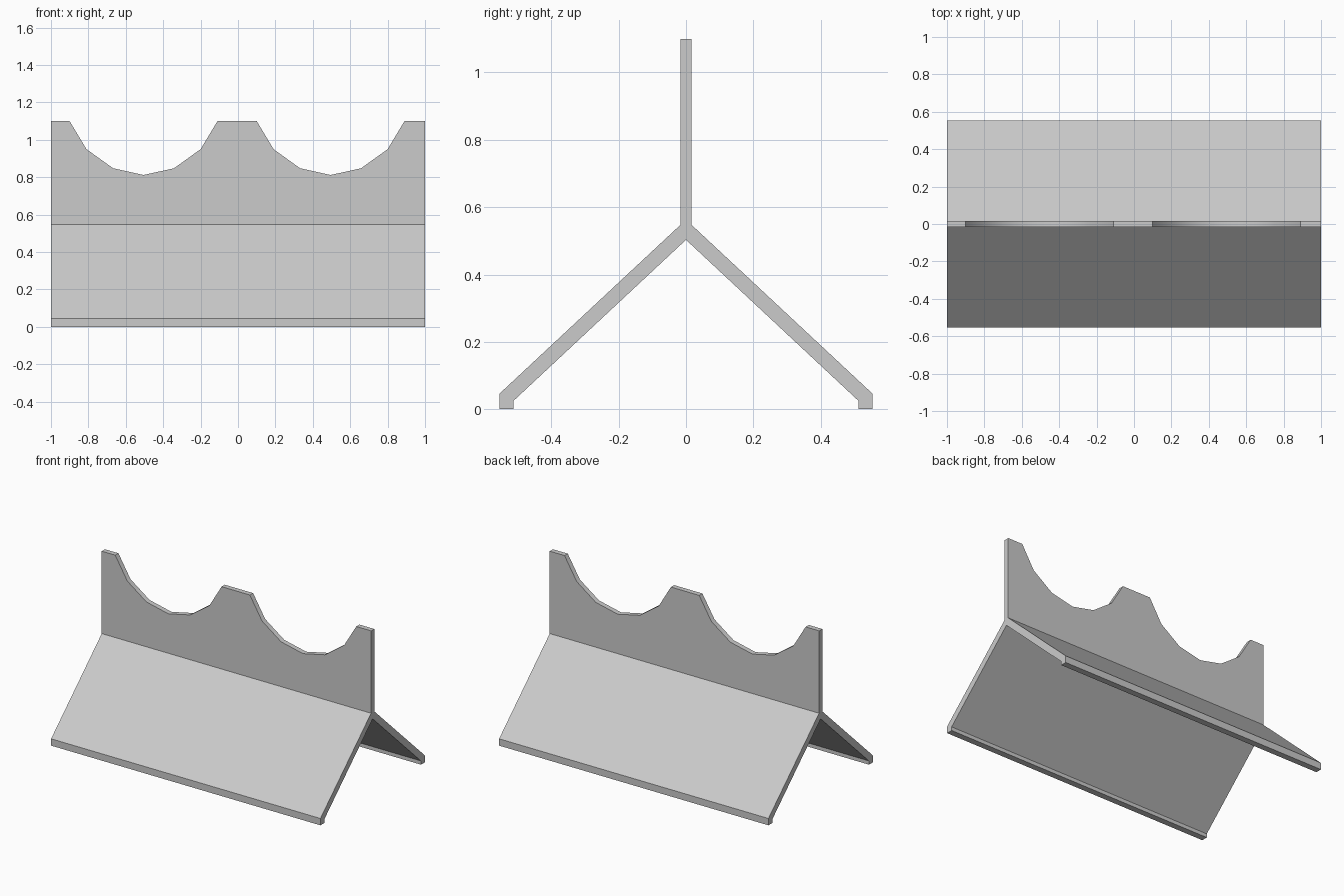
import bpy, bmesh

if "Cube" in bpy.data.objects:
    bpy.data.objects.remove(bpy.data.objects["Cube"])


def prism(name, outline, direction):
    """Extrude a closed flat outline along a vector."""
    bm = bmesh.new()
    face = bm.faces.new([bm.verts.new(p) for p in outline])
    out = bmesh.ops.extrude_face_region(bm, geom=[face])
    verts = [g for g in out["geom"] if isinstance(g, bmesh.types.BMVert)]
    bmesh.ops.translate(bm, verts=verts, vec=direction)
    bmesh.ops.recalc_face_normals(bm, faces=bm.faces[:])
    mesh = bpy.data.meshes.new(name)
    bm.to_mesh(mesh)
    bm.free()
    obj = bpy.data.objects.new(name, mesh)
    bpy.context.collection.objects.link(obj)
    return obj


T = 0.017        # half thickness of the upright plate
JOINT = 0.547    # height where plate meets legs

# Splayed legs: mirrored inverted-V section, full length
half = [(T, JOINT), (0.554, 0.046), (0.554, 0), (0.512, 0), (0.512, 0.025)]
section = half + [(0, 0.503)] + [(-y, z) for y, z in reversed(half)]
prism("splayed_legs", [(-1, y, z) for y, z in section], (2, 0, 0))

# Upright plate with two faceted scallops in its top edge
scallop = [(-0.395, 1.1), (-0.305, 0.95), (-0.163, 0.848), (0, 0.812),
           (0.163, 0.848), (0.305, 0.95), (0.395, 1.1)]
top = [(cx + x, z) for cx in (-0.505, 0.495) for x, z in scallop]
outline = [(-1, JOINT), (-1, 1.1)] + top + [(1, 1.1), (1, JOINT)]
plate = prism("scalloped_plate", [(x, -T, z) for x, z in outline], (0, 2 * T, 0))

# Soft shading along the scallop curves, sharp corners elsewhere
bpy.ops.object.select_all(action='DESELECT')
plate.select_set(True)
bpy.context.view_layer.objects.active = plate
bpy.ops.object.shade_smooth_by_angle()
